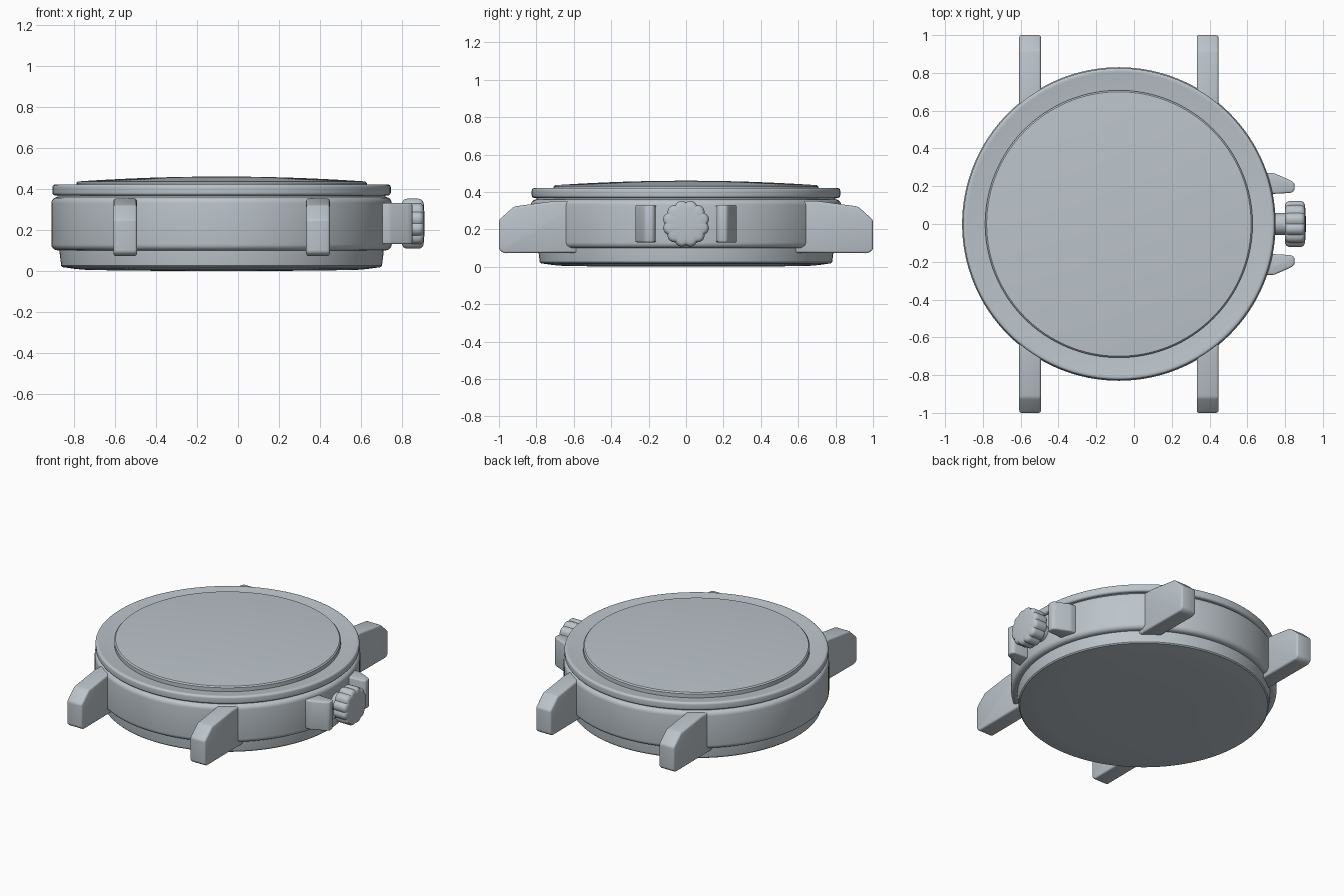
import bpy, bmesh, math
from mathutils import Vector, Matrix

if "Cube" in bpy.data.objects:
    bpy.data.objects.remove(bpy.data.objects["Cube"])

CX = -0.08      # case centre in x
CROWN_Z = 0.23  # height of crown and pushers

steel = bpy.data.materials.new("brushed_steel")
steel.diffuse_color = (0.50, 0.55, 0.59, 1)
steel.use_nodes = True
steel.node_tree.nodes["Principled BSDF"].inputs["Base Color"].default_value = steel.diffuse_color


def finish(name, bm, bevel=0.0, angle=30):
    bmesh.ops.remove_doubles(bm, verts=bm.verts, dist=1e-5)
    bmesh.ops.recalc_face_normals(bm, faces=bm.faces)
    me = bpy.data.meshes.new(name)
    bm.to_mesh(me)
    bm.free()
    ob = bpy.data.objects.new(name, me)
    bpy.context.collection.objects.link(ob)
    me.materials.append(steel)
    bpy.ops.object.select_all(action='DESELECT')
    ob.select_set(True)
    bpy.context.view_layer.objects.active = ob
    if bevel:
        m = ob.modifiers.new("soft_edges", 'BEVEL')
        m.width, m.segments, m.limit_method = bevel, 3, 'ANGLE'
        m.angle_limit = math.radians(15)
        bpy.ops.object.modifier_apply(modifier=m.name)
    bpy.ops.object.shade_smooth_by_angle(angle=math.radians(angle))
    return ob


def lathe(name, profile, matrix, segs=128, scallop=lambda a: 1.0):
    """Spin (radius, height) points about local z; ends are capped."""
    bm = bmesh.new()
    rings = []
    for r, h in profile:
        ring = []
        for i in range(segs):
            a = 2 * math.pi * i / segs
            k = r * scallop(a)
            ring.append(bm.verts.new(matrix @ Vector((k * math.cos(a), k * math.sin(a), h))))
        rings.append(ring)
    for lo, hi in zip(rings, rings[1:]):
        for i in range(segs):
            j = (i + 1) % segs
            bm.faces.new((lo[i], lo[j], hi[j], hi[i]))
    bm.faces.new(rings[0][::-1])
    bm.faces.new(rings[-1])
    return finish(name, bm)


def prism(name, points, direction, bevel):
    """Extrude a flat outline along a direction."""
    bm = bmesh.new()
    face = bm.faces.new([bm.verts.new(p) for p in points])
    ext = bmesh.ops.extrude_face_region(bm, geom=[face])
    verts = [v for v in ext["geom"] if isinstance(v, bmesh.types.BMVert)]
    bmesh.ops.translate(bm, verts=verts, vec=Vector(direction))
    return finish(name, bm, bevel)


def fillet(cx, cz, rad, a0, a1, n=5):
    return [(cx + rad * math.cos(math.radians(a0 + (a1 - a0) * i / n)),
             cz + rad * math.sin(math.radians(a0 + (a1 - a0) * i / n))) for i in range(n + 1)]


upright = Matrix.Translation((CX, 0, 0))

# Case back: shallow dome below a nearly straight wall
lathe("case_back", [(0.3, 0.0), (0.65, 0.004), (0.71, 0.009), (0.775, 0.018),
                    (0.782, 0.025), (0.79, 0.09), (0.79, 0.12)], upright)

# Case band with rounded rims
lathe("case_band", [(0.70, 0.10)] + fillet(0.80, 0.13, 0.03, -90, 0)
      + fillet(0.80, 0.33, 0.03, 0, 90) + [(0.70, 0.36)], upright)

# Neck groove between band and bezel
lathe("bezel_neck", [(0.80, 0.34), (0.80, 0.38)], upright)

# Bezel: rounded rim, top face falling inward to the crystal
lathe("bezel", [(0.70, 0.368)] + fillet(0.811, 0.382, 0.014, -90, 0)
      + fillet(0.811, 0.407, 0.014, 0, 90) + [(0.80, 0.42), (0.70, 0.40)], upright)

# Domed crystal
dome = [(0.70 * math.cos(t), 0.436 + 0.024 * math.sin(t))
        for t in (math.pi / 2 * i / 12 for i in range(12))]
dome = [(r, 0.46 - 0.024 * (r / 0.70) ** 2) for r, _ in dome] + [(0.01, 0.46)]
lathe("crystal", [(0.708, 0.38), (0.708, 0.428)] + dome, upright)

# Four strap lugs
lug = [(0.55, 0.075), (0.975, 0.072), (1.0, 0.09), (1.0, 0.25),
       (0.92, 0.322), (0.70, 0.352), (0.55, 0.352)]
for sx in (-1, 1):
    for sy in (-1, 1):
        x0 = CX + sx * 0.47 - 0.0575
        prism("lug_%s_%s" % ("left" if sx < 0 else "right", "front" if sy < 0 else "back"),
              [(x0, sy * y, z) for y, z in lug], (0.115, 0, 0), 0.012)

# Two pushers, tapered on the side away from the crown
pusher = [(0.66, 0.155), (0.835, 0.165), (0.85, 0.18), (0.85, 0.215), (0.835, 0.228),
          (0.74, 0.27), (0.66, 0.27)]
for sy in (-1, 1):
    prism("pusher_front" if sy < 0 else "pusher_back",
          [(x, sy * y, CROWN_Z - 0.1) for x, y in pusher], (0, 0, 0.2), 0.012)

# Crown and its stem, turned about the x axis
sideways = Matrix.Translation((0, 0, CROWN_Z)) @ Matrix.Rotation(math.pi / 2, 4, 'Y')
lathe("crown_stem", [(0.058, 0.68), (0.058, 0.82)], sideways, 48)
lathe("crown", [(0.06, 0.80), (0.098, 0.80)] + fillet(0.100, 0.825, 0.025, -80, 0)
      + fillet(0.100, 0.880, 0.025, 0, 80) + [(0.085, 0.907), (0.03, 0.91)], sideways, 144,
      lambda a: 0.92 + 0.08 * abs(math.sin(6 * a)))
